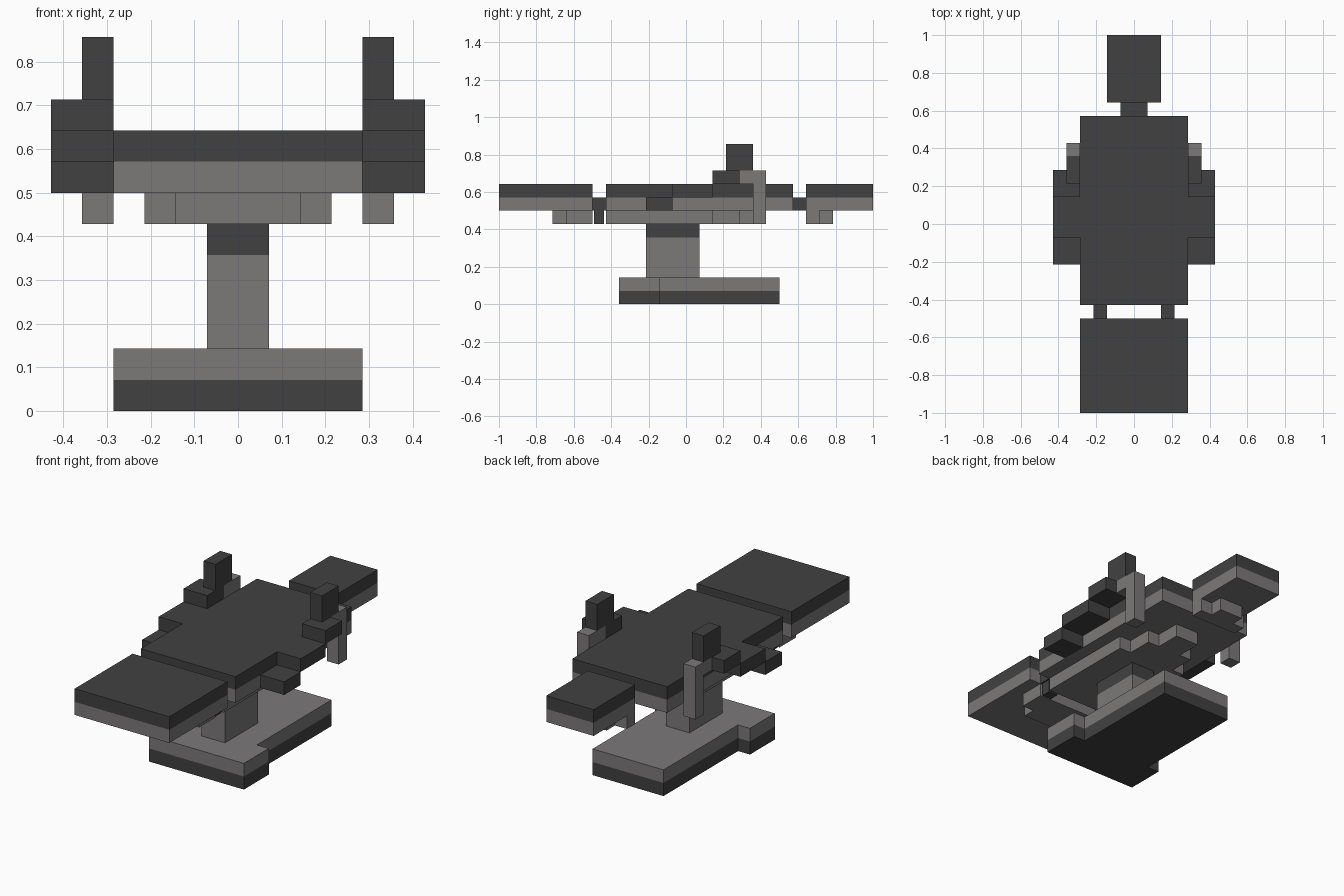
import bpy
import bmesh

cube = bpy.data.objects.get("Cube")
if cube:
    bpy.data.objects.remove(cube, do_unlink=True)

U = 1 / 14  # block size


def make_material(name, rgb):
    mat = bpy.data.materials.new(name)
    mat.use_nodes = True
    color = (*rgb, 1)
    mat.diffuse_color = color
    mat.node_tree.nodes["Principled BSDF"].inputs["Base Color"].default_value = color
    return mat


DARK = make_material("dark grey", (0.053, 0.053, 0.053))
GREY = make_material("warm grey", (0.2, 0.19, 0.19))


def prism(name, outline, z0, z1, mat):
    """Extrude a plan outline (block units) from z0 to z1."""
    bm = bmesh.new()
    face = bm.faces.new([bm.verts.new((x * U, y * U, z0 * U)) for x, y in outline])
    top = bmesh.ops.extrude_face_region(bm, geom=[face])["geom"]
    bmesh.ops.translate(bm, vec=(0, 0, (z1 - z0) * U),
                        verts=[v for v in top if isinstance(v, bmesh.types.BMVert)])
    bmesh.ops.recalc_face_normals(bm, faces=bm.faces)
    mesh = bpy.data.meshes.new(name)
    bm.to_mesh(mesh)
    bm.free()
    mesh.materials.append(mat)
    obj = bpy.data.objects.new(name, mesh)
    bpy.context.collection.objects.link(obj)
    return obj


def box(name, x, y, z, mat):
    return prism(name, [(x[0], y[0]), (x[1], y[0]), (x[1], y[1]), (x[0], y[1])], *z, mat)


def stepped(name, steps, z0, z1, mat):
    """Symmetric plan from (half width, y start, y end) steps."""
    right = [p for w, a, b in steps for p in ((w, a), (w, b))]
    return prism(name, right + [(-x, y) for x, y in reversed(right)], z0, z1, mat)


def pair(name, x, y, z, mat):
    box("left_" + name, x, y, z, mat)
    box("right_" + name, (-x[1], -x[0]), y, z, mat)


# Floor base: wide foot at the front, narrower behind
base_plan = [(4, -5, -2), (3, -2, 7)]
stepped("base_bottom", base_plan, 0, 1, DARK)
stepped("base_cover", base_plan, 1, 2, GREY)

# Support column
box("column", (-1, 1), (-3, 1), (2, 5), GREY)
box("column_collar", (-1, 1), (-3, 1), (5, 6), DARK)

# Table sections: grey panel with a dark cushion on top
for part, half, ys in (("leg", 4, (-14, -7)), ("body", 4, (-6, 8)), ("head", 2, (9, 14))):
    box(part + "_panel", (-half, half), ys, (7, 8), GREY)
    box(part + "_cushion", (-half, half), ys, (8, 9), DARK)

# Stepped frames under each section
stepped("body_frame", [(3, -6, 2), (2, 2, 4), (1, 4, 6)], 6, 7, GREY)
stepped("leg_frame", [(2, -10, -9), (3, -9, -7)], 6, 7, GREY)
stepped("head_frame", [(2, 9, 10), (1, 10, 11)], 6, 7, GREY)

# Joints between the sections
box("neck_joint", (-1, 1), (8, 9), (7, 8), DARK)
pair("leg_joint", (2, 3), (-7, -6), (7, 8), DARK)
pair("leg_joint_lower", (2.1, 2.9), (-6.9, -6.15), (6, 7), DARK)

# Armrests rising in steps, with grips and hanging supports
pair("armrest_front", (4, 6), (-3, -1), (7, 8), DARK)
pair("armrest_middle", (4, 6), (-1, 2), (8, 9), DARK)
pair("armrest_back", (4, 6), (2, 4), (9, 10), DARK)
pair("arm_grip", (4, 5), (3, 5), (10, 12), DARK)
pair("arm_bracket", (4, 5), (4, 5), (9, 10), GREY)
pair("arm_post", (4, 5), (5, 6), (6, 10), GREY)
